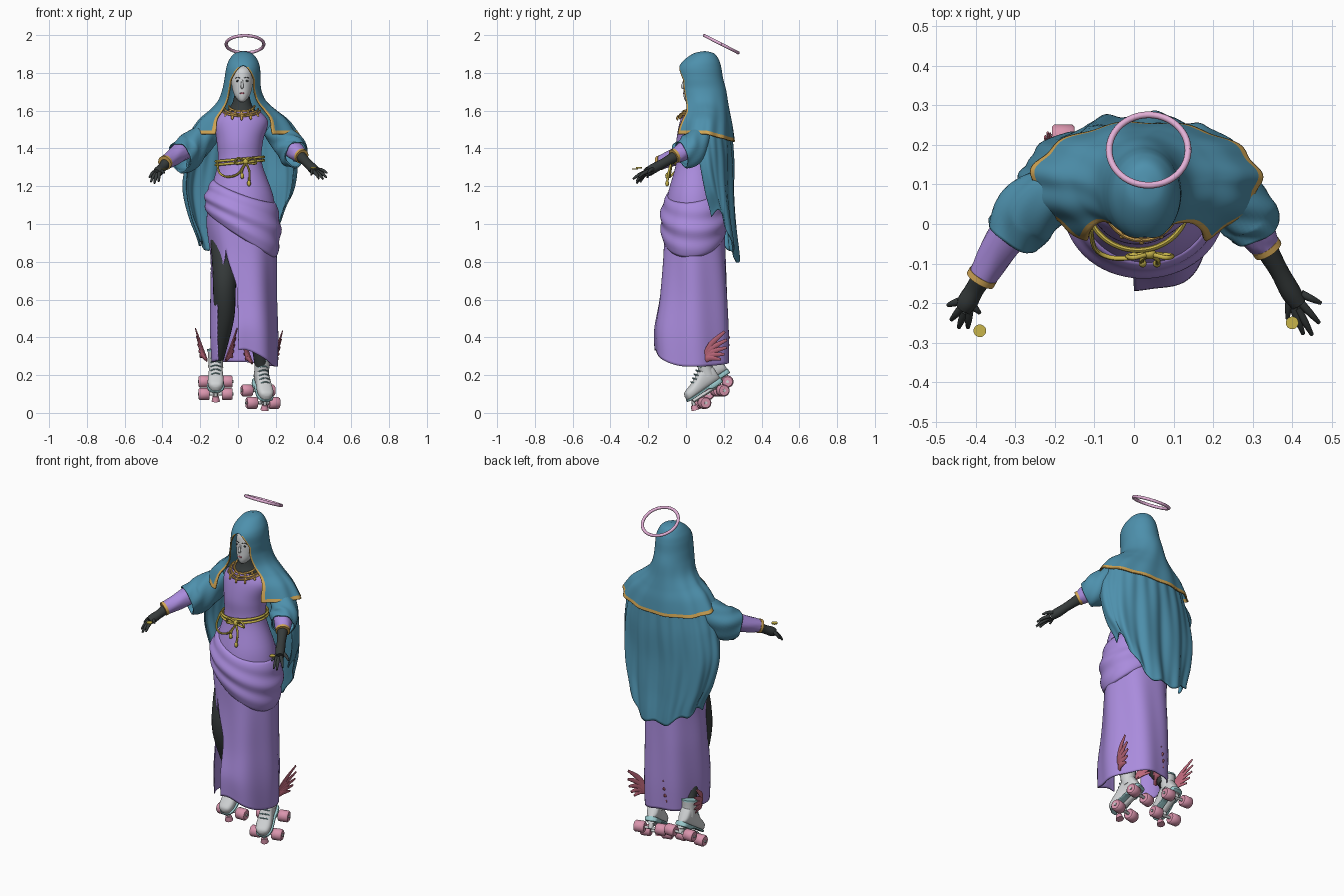
import bpy, bmesh, math
from math import sin, cos, pi, radians
from mathutils import Vector, Matrix, Euler

if "Cube" in bpy.data.objects:
    bpy.data.objects.remove(bpy.data.objects["Cube"])


def material(name, r, g, b):
    m = bpy.data.materials.new(name)
    m.diffuse_color = (r, g, b, 1)
    m.use_nodes = True
    m.node_tree.nodes["Principled BSDF"].inputs["Base Color"].default_value = m.diffuse_color
    return m


TEAL = material("teal_cloth", .075, .28, .415)
PURPLE = material("purple_cloth", .40, .26, .72)
GOLD = material("gold_trim", .64, .38, .09)
ROPE = material("yellow_gold", .58, .46, .07)
BLACK = material("dark_fabric", .037, .044, .044)
PALE = material("pale_grey", .63, .65, .66)
PINK = material("wheel_pink", .70, .30, .42)
HALO = material("halo_pink", .76, .43, .67)
RED = material("wing_red", .52, .14, .20)
AQUA = material("aqua", .33, .60, .62)


def spline(keys, t):
    """Smooth interpolation through evenly spaced key tuples, t in 0..1."""
    n = len(keys) - 1
    i = min(int(t * n), n - 1)
    f = t * n - i
    p0, p1, p2, p3 = (keys[min(max(i + k, 0), n)] for k in (-1, 0, 1, 2))
    return [b + .5 * f * (c - a + f * (2*a - 5*b + 4*c - d + f * (3*(b - c) + d - a)))
            for a, b, c, d in zip(p0, p1, p2, p3)]


def smooth(x):
    x = min(max(x, 0), 1)
    return x * x * (3 - 2 * x)


def build(name, verts, faces, mats, indices=None, thick=0):
    me = bpy.data.meshes.new(name)
    me.from_pydata(verts, [], faces)
    for m in mats:
        me.materials.append(m)
    if indices:
        for p, k in zip(me.polygons, indices):
            p.material_index = k
    bm = bmesh.new()
    bm.from_mesh(me)
    bmesh.ops.remove_doubles(bm, verts=bm.verts, dist=.00002)
    bmesh.ops.recalc_face_normals(bm, faces=bm.faces)
    for f in bm.faces:
        f.smooth = True
    bm.to_mesh(me)
    bm.free()
    me.set_sharp_from_angle(angle=radians(45))
    ob = bpy.data.objects.new(name, me)
    bpy.context.collection.objects.link(ob)
    if thick:
        mod = ob.modifiers.new("cloth_thickness", 'SOLIDIFY')
        mod.thickness = thick
        mod.offset = 0
    return ob


def sheet(name, fn, nu, nv, mats, rule=None, thick=0, wrap=False):
    """Surface from fn(u, v); wrap joins the u ends and closes both v ends."""
    w = nu if wrap else nu + 1
    verts = [fn(i / nu, j / nv) for j in range(nv + 1) for i in range(w)]
    faces, idx = [], []
    for j in range(nv):
        for i in range(nu):
            k = (i + 1) % w
            faces.append((j*w + i, j*w + k, (j+1)*w + k, (j+1)*w + i))
            idx.append(rule((i + .5) / nu, (j + .5) / nv) if rule else 0)
    if wrap:
        faces += [tuple(range(w)), tuple(range(nv * w, nv * w + w))]
        idx += [0, 0]
    return build(name, verts, faces, mats, idx, thick)


def tube(name, pts, rads, mat, n=12, k=4, flat=1, cap=True, thick=0, fold=0, drop=0):
    """Round tube along a smooth path; drop makes its underside sag."""
    steps = k * (len(pts) - 1)
    P = [Vector(spline(pts, j / steps)) for j in range(steps + 1)]
    R = [spline([(r,) for r in rads], j / steps)[0] for j in range(steps + 1)]
    side, verts = None, []
    for j, p in enumerate(P):
        t = (P[min(j + 1, steps)] - P[max(j - 1, 0)]).normalized()
        if side is None:
            side = Vector((0, 0, 1)) if abs(t.x) > .9 else Vector((1, 0, 0))
        side = (side - t * side.dot(t)).normalized()
        up = t.cross(side)
        for i in range(n):
            a = 2 * pi * i / n
            r = R[j] * (1 + fold * sin(5 * a + j * .5))
            o = side * cos(a) * r * flat + up * sin(a) * r
            o.z *= 1 + drop * (o.z < 0)
            verts.append(p + o)
    faces = [(j*n + i, j*n + (i+1) % n, (j+1)*n + (i+1) % n, (j+1)*n + i)
             for j in range(steps) for i in range(n)]
    if cap:
        faces += [tuple(range(n)), tuple(range(steps * n, steps * n + n))]
    return build(name, verts, faces, [mat], thick=thick)


def ball(name, c, r, mat):
    def f(u, v):
        s = max(sin(pi * v), .02)
        return (c[0] + r[0]*s*cos(2*pi*u), c[1] + r[1]*s*sin(2*pi*u), c[2] - r[2]*cos(pi*v))
    return sheet(name, f, 16, 10, [mat], wrap=True)


# Halo: tilted ring above the hood
rot = Euler((radians(-27), 0, 0)).to_matrix()
loop = [Vector((.037, .187, 1.952)) + rot @ Vector((.1*cos(a), .1*sin(a), 0))
        for a in (2 * pi * i / 24 for i in range(25))]
tube("halo", loop, [.0085] * 25, HALO, n=10, k=2)

# Dress: bodice and long skirt with an open slit over one leg
DRESS = [(.27, .035, .03, .168, .195), (.42, .033, .03, .172, .197), (.62, .03, .04, .168, .18),
         (.82, .03, .045, .168, .165), (1.0, .018, .045, .18, .155), (1.15, .018, .045, .165, .14),
         (1.32, .01, .05, .115, .1), (1.44, .01, .06, .12, .108), (1.54, .018, .07, .138, .1),
         (1.595, .018, .07, .095, .078)]


def dress(u, v):
    z, cx, cy, rx, ry = spline(DRESS, v)
    g = smooth((.87 - z) / .25)
    a = radians(-122 + 21 * g + u * (360 - 47 * g))
    k = 1 + .035 * smooth((1.25 - z) / .6) * sin(6 * a + 2.5 * z)
    low = smooth((.6 - z) / .33)
    z += low * (.065 * max(0, -sin(a))**3 - .025 * max(0, cos(a)))
    return (cx + rx * k * cos(a), cy + ry * k * sin(a), z)


sheet("dress", dress, 96, 60, [PURPLE], thick=.006)


# Hip drape: diagonal gathered swag
def drape(u, v):
    a = 2 * pi * u
    z = 1.06 - .09 * cos(a) + .02 * sin(a) + (v - .5) * (.23 + .06 * cos(a))
    t = [i for i in range(9) if DRESS[i][0] <= z][-1]
    f = (z - DRESS[t][0]) / (DRESS[t + 1][0] - DRESS[t][0])
    _, cx, cy, rx, ry = spline(DRESS, (t + f) / 9)
    o = .024 * sin(pi * v)**.6 + .006 * sin(v * 16 + 1.5 * sin(a)) * sin(pi * v) if 0 < v < 1 else 0
    return (cx + (rx + o) * cos(a), cy + (ry + o) * sin(a), z)


sheet("hip_drape", drape, 64, 24, [PURPLE], thick=.006)

# Hood and shoulder mantle in one draped sheet, gold along its edges
HOOD = [(1.912, .028, .1, .002, .002), (1.9, .028, .095, .045, .052), (1.865, .028, .082, .073, .09),
        (1.825, .027, .074, .086, .11), (1.77, .024, .077, .092, .116), (1.71, .02, .087, .1, .122),
        (1.65, .022, .1, .125, .12), (1.6, .028, .11, .175, .122), (1.55, .03, .11, .235, .135),
        (1.475, .03, .11, .288, .145)]


def hood(u, v):
    z, cx, cy, rx, ry = spline(HOOD, v)
    gap = 39 * min(1, max(0, (1.838 - z) / .075))**.55 - 8 * smooth((1.6 - z) / .12)
    a = radians(-90 + gap + u * (360 - 2 * gap))
    w = smooth((v - .5) * 2)
    k = 1 + .025 * w * sin(11 * a + 7 * v)
    ry *= 1 + .22 * w * max(0, -sin(a))
    return (cx + rx * k * cos(a), cy + ry * k * sin(a), z - .04 * w * max(0, sin(a)))


sheet("hood_mantle", hood, 120, 90, [TEAL, GOLD],
      lambda u, v: int((v > .32 and min(u, 1 - u) < .02) or v > .965), thick=.007)

# Back cloak with deep vertical folds
CLOAK = [(.03, .09, .25, .15), (.02, .1, .282, .15), (.01, .115, .295, .135),
         (.015, .135, .272, .125), (.02, .16, .222, .115)]


def cloak(u, v):
    a = radians(-14 + 208 * u)
    cx, cy, rx, ry = spline(CLOAK, v)
    c = cos(a)
    hem = .8 + (.27 * c**3 if c > 0 else .1 * c * c) + .012 * sin(9 * a)
    k = 1 + .07 * smooth(v * 1.6) * sin(10 * a + 1.5 * sin(3 * v)) + .02 * sin(23 * a)
    return (cx + rx * (1 + .3 * (k - 1)) * c, cy + ry * k * sin(a), 1.5 + (hem - 1.5) * v)


sheet("back_cloak", cloak, 120, 44, [TEAL], thick=.007)

# Head, face and neck
HEAD = [(1.645, .02, .004, .004), (1.652, .02, .018, .024), (1.68, .037, .04, .05),
        (1.72, .055, .053, .068), (1.77, .063, .058, .073), (1.82, .075, .052, .07),
        (1.85, .08, .01, .01)]


def head(u, v):
    z, cy, rx, ry = spline(HEAD, v)
    return (.022 + rx * cos(2 * pi * u), cy + ry * sin(2 * pi * u), z)


sheet("head", head, 32, 28, [PALE], wrap=True)
tube("nose", [(.022, -.005, 1.768), (.022, -.016, 1.742), (.022, -.019, 1.726), (.022, -.01, 1.718)],
     [.004, .006, .008, .004], PALE)
ball("lips", (.022, -.011, 1.692), (.013, .005, .005), RED)
for s in (-1, 1):
    x = .022 + s * .022
    ball("eye", (x, -.004, 1.757), (.011, .004, .005), BLACK)
    tube("eyebrow", [(x - s*.012, -.0095, 1.772), (x + s*.002, -.008, 1.777), (x + s*.014, 0, 1.772)],
         [.0018] * 3, BLACK, n=6)
tube("neck_collar", [(.019, .07, 1.57), (.019, .067, 1.6), (.02, .063, 1.635), (.021, .06, 1.68)],
     [.083, .076, .052, .04], BLACK, n=24)

# Necklace with hanging beads
for w, d, top in ((.068, .08, 1.625), (.088, .095, 1.61), (.098, .107, 1.6)):
    arc = [(.019 + w*cos(a), .066 - d*sin(a), top - .028*sin(a)) for a in (pi * i / 12 for i in range(13))]
    tube("necklace", arc, [.0055] * 13, GOLD, n=8)
    for i in range(2, 11, 2):
        x, y, z = arc[i]
        ball("necklace_bead", (x, y - .005, z - .012), (.007, .006, .012), GOLD)

# Rope belt, hanging loop, bow and tassels
belt = [(.01 + .127*cos(a), .05 + .116*sin(a), 1.325 + .012*cos(a))
        for a in (2 * pi * i / 20 for i in range(21))]
for dz in (0, .018):
    tube("rope_belt", [(x, y, z + dz) for x, y, z in belt], [.007] * 21, ROPE, n=8)
tube("rope_loop", [(-.11, .0, 1.33), (-.1, -.06, 1.275), (-.06, -.085, 1.25), (0, -.085, 1.265), (.04, -.075, 1.325)],
     [.006] * 5, ROPE, n=8)
ball("rope_knot", (.04, -.075, 1.33), (.016, .014, .016), ROPE)
for s in (-1, 1):
    tube("rope_bow", [(.04, -.075, 1.33), (.04 + s*.04, -.085, 1.35), (.04 + s*.055, -.08, 1.32), (.04, -.075, 1.325)],
         [.006] * 4, ROPE, n=8)
    e = (.04 + s*.018, -.1, 1.235 - s*.02)
    tube("rope_tail", [(.04, -.078, 1.325), (.04 + s*.02, -.09, 1.28), e], [.006] * 3, ROPE, n=8)
    ball("rope_tassel", e, (.01, .01, .016), ROPE)

# Arms: wide sleeve, inner sleeve, glove, fingers and a floating coin
ARMS = [dict(wide=[(-.13, .1, 1.51), (-.2, .075, 1.45), (-.265, .03, 1.39), (-.31, -.03, 1.362)],
             rad=[.05, .066, .08, .068], inner=[(-.28, .02, 1.40), (-.34, -.06, 1.355), (-.385, -.135, 1.325)],
             glove=[(-.375, -.12, 1.33), (-.40, -.16, 1.30), (-.42, -.195, 1.28), (-.43, -.212, 1.27)],
             tips=[(-.47, -.205, 1.245), (-.462, -.242, 1.222), (-.443, -.262, 1.215), (-.42, -.262, 1.225), (-.39, -.225, 1.27)],
             coin=(-.39, -.27, 1.288)),
        dict(wide=[(.18, .1, 1.51), (.245, .07, 1.45), (.285, .025, 1.4), (.308, -.022, 1.378)],
             rad=[.05, .064, .074, .06], inner=[(.27, .03, 1.42), (.315, -.03, 1.375), (.335, -.06, 1.36)],
             glove=[(.325, -.045, 1.365), (.365, -.115, 1.325), (.395, -.17, 1.295), (.415, -.2, 1.28)],
             tips=[(.472, -.2, 1.27), (.468, -.25, 1.247), (.45, -.28, 1.238), (.428, -.278, 1.24), (.388, -.24, 1.26)],
             coin=(.40, -.25, 1.295))]
for A in ARMS:
    tube("wide_sleeve", A["wide"], A["rad"], TEAL, n=40, k=8, cap=False, thick=.007, fold=.05, drop=.35)
    tube("inner_sleeve", A["inner"], [.055, .046, .036], PURPLE, n=20, k=8, fold=.03)
    b = Vector(A["inner"][-1])
    d = (b - Vector(A["inner"][-2])).normalized() * .008
    tube("cuff_trim", [b - d, b + d], [.039, .039], GOLD, n=20, k=1)
    tube("glove", A["glove"], [.031, .024, .026, .022], BLACK, n=16)
    base = Vector(A["glove"][-1])
    mean = sum((Vector(t) for t in A["tips"][:4]), Vector()) / 4
    for i, tip in enumerate(A["tips"]):
        t = Vector(tip)
        root = base + (t - mean) * .45 if i < 4 else Vector(A["glove"][2])
        mid = root.lerp(t, .55) + Vector((0, 0, .005))
        tube("finger", [root, mid, t], [.011, .009, .005], BLACK, n=8)
    c = Vector(A["coin"])
    tube("coin", [c, c + Vector((0, 0, .006))], [.016, .016], ROPE, n=20, k=1)

# Legs
tube("slit_leg", [(-.07, .05, .98), (-.07, -.02, .8), (-.072, -.035, .66), (-.075, .02, .5), (-.105, .125, .29)],
     [.085, .068, .06, .054, .031], BLACK, n=20, k=6)
tube("covered_leg", [(.1, .05, .95), (.1, -.04, .65), (.11, .03, .45), (.125, .10, .24)],
     [.08, .06, .052, .034], BLACK, n=20, k=6)

# Roller skates, modelled level and then pitched toe-down
BOOT = [(-.112, .012, .03), (-.1, .032, .046), (-.07, .042, .056), (-.03, .041, .07),
        (.02, .036, .098), (.06, .036, .105), (.09, .03, .1), (.1, .012, .08)]


def boot(u, v):
    y, w, h = spline(BOOT, v)
    c, s = cos(2 * pi * u), sin(2 * pi * u)
    return (w * math.copysign(abs(c)**.7, c), y, h * (.5 + .5 * math.copysign(abs(s)**.8, s)))


def sole(u, v):
    y, w, h = spline(BOOT, v)
    c, s = cos(2 * pi * u), sin(2 * pi * u)
    deep = .012 + .014 * smooth((y - .01) / .02)
    return (1.08 * w * math.copysign(abs(c)**.3, c), y * 1.03, .008 - deep * (.5 - .5 * math.copysign(abs(s)**.3, s)))


def skate(pos, yaw):
    parts = [sheet("boot_foot", boot, 24, 24, [PALE], wrap=True),
             sheet("boot_sole", sole, 24, 24, [AQUA], wrap=True),
             tube("boot_shaft", [(0, .05, .05), (0, .062, .09), (0, .085, .135)], [.04, .039, .043], PALE, n=24),
             tube("boot_rim", [(0, .084, .131), (0, .088, .139)], [.046, .046], AQUA, n=24, k=1),
             tube("skate_plate", [(0, -.09, -.018), (0, .085, -.022)], [.01, .01], PALE, n=8, k=1, flat=2),
             tube("toe_stop_stem", [(0, -.088, -.015), (0, -.098, -.045)], [.009, .009], PALE, n=10, k=1),
             tube("toe_stop", [(0, -.096, -.038), (0, -.104, -.064)], [.016, .022], PINK, n=16, k=1)]
    for i in range(5):
        y, z = -.04 + i * .019, .072 + i * .0125
        parts.append(tube("lace", [(-.026, y + .006, z - .012), (0, y - .003, z + .003), (.026, y + .006, z - .012)],
                          [.0035] * 3, AQUA, n=6))
    for y in (-.055, .065):
        parts.append(tube("axle", [(-.095, y, -.05), (.095, y, -.05)], [.008, .008], PALE, n=10, k=1))
        parts.append(tube("truck", [(0, y, -.015), (0, y, -.055)], [.018, .012], PALE, n=10, k=1))
        for s in (-1, 1):
            parts.append(tube("wheel", [(s * x, y, -.05) for x in (.032, .038, .083, .09)],
                              [.026, .032, .032, .026], PINK, n=24, k=1))
    M = Matrix.Translation(pos) @ Matrix.Rotation(radians(yaw), 4, 'Z') @ Matrix.Rotation(radians(33), 4, 'X')
    for p in parts:
        p.matrix_world = M


skate((-.118, .138, .172), 0)
skate((.127, .10, .125), 15)

# Ankle wings: fans of flat feathers on both sides of each boot
for cx, cy, cz in ((-.115, .10, .28), (.125, .085, .265)):
    for s in (-1, 1):
        root = Vector((cx + s * .05, cy, cz))
        for i in range(5):
            L, ang = .205 - .026 * i, radians(54 - 11 * i)
            tip = root + Vector((s * (.06 - .006 * i), L * cos(ang), L * sin(ang)))
            mid = root.lerp(tip, .5) + Vector((s * .008, -.012, .016))
            tube("wing_feather", [root, mid, tip], [.013, .016, .007], RED, n=10, flat=.4)
